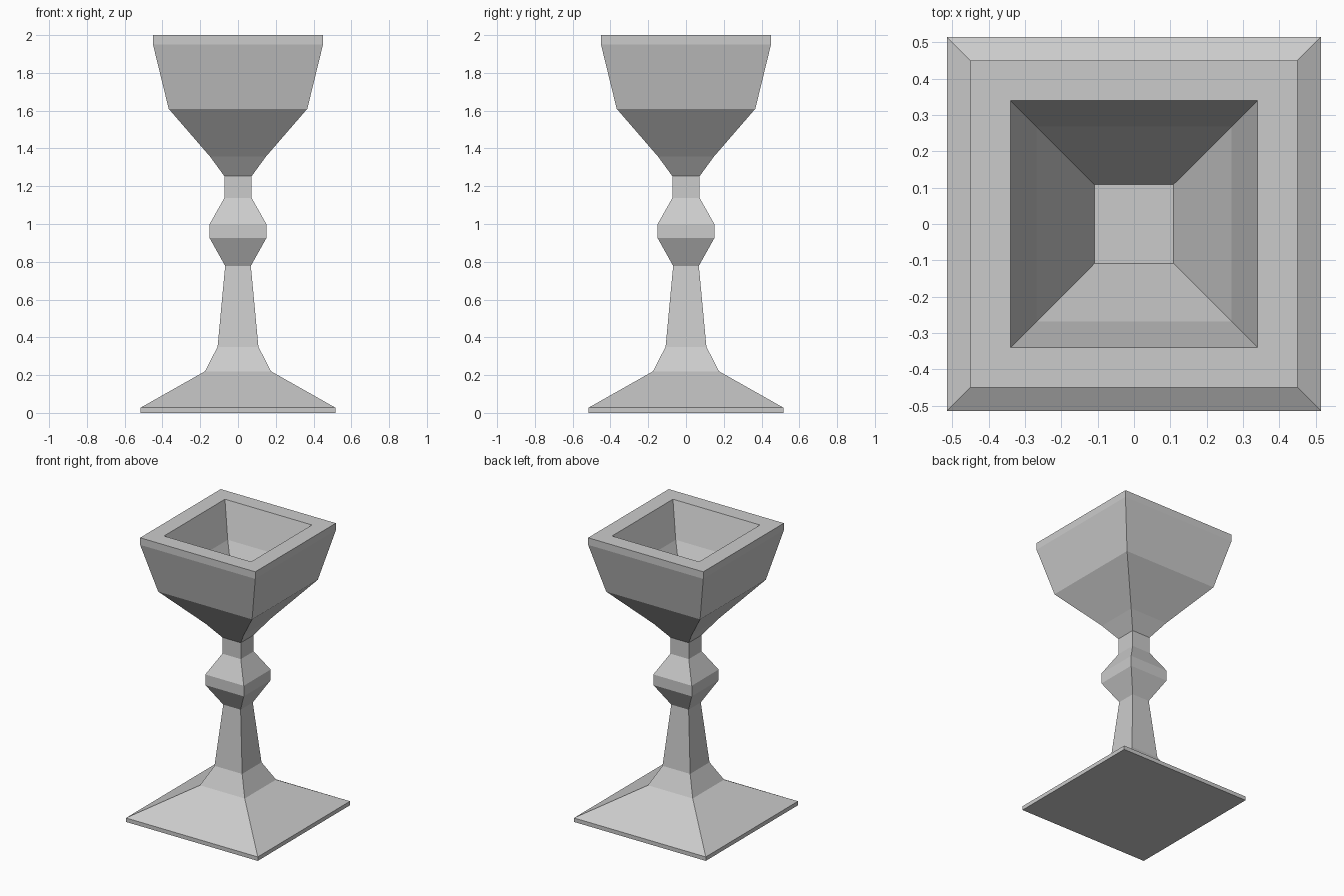
import bpy, bmesh

if "Cube" in bpy.data.objects:
    bpy.data.objects.remove(bpy.data.objects["Cube"])

# One plain grey for the whole goblet
grey = bpy.data.materials.new("plain_grey")
grey.diffuse_color = (0.6, 0.6, 0.6, 1)
grey.use_nodes = True
grey.node_tree.nodes["Principled BSDF"].inputs["Base Color"].default_value = grey.diffuse_color


def square_turned(name, profile):
    """Stack square rings (half width, height) and cap both ends."""
    bm = bmesh.new()
    rings = [[bm.verts.new((sx * r, sy * r, z))
              for sx, sy in ((-1, -1), (1, -1), (1, 1), (-1, 1))]
             for r, z in profile]
    for low, high in zip(rings, rings[1:]):
        for i in range(4):
            j = (i + 1) % 4
            bm.faces.new((low[i], low[j], high[j], high[i]))
    bm.faces.new(rings[0][::-1])
    bm.faces.new(rings[-1])
    bmesh.ops.recalc_face_normals(bm, faces=bm.faces)
    mesh = bpy.data.meshes.new(name)
    bm.to_mesh(mesh)
    bm.free()
    mesh.materials.append(grey)
    obj = bpy.data.objects.new(name, mesh)
    bpy.context.collection.objects.link(obj)
    return obj


# Foot, stem, knop, bowl outside, rim, then down the bowl inside
square_turned("goblet", [
    (0.515, 0), (0.515, 0.028), (0.175, 0.22), (0.108, 0.35),
    (0.068, 0.778), (0.15, 0.925), (0.15, 1.0), (0.072, 1.138),
    (0.072, 1.253), (0.148, 1.357), (0.367, 1.61), (0.45, 1.95), (0.45, 2.0),
    (0.34, 2.0), (0.268, 1.76), (0.109, 1.47),
])
